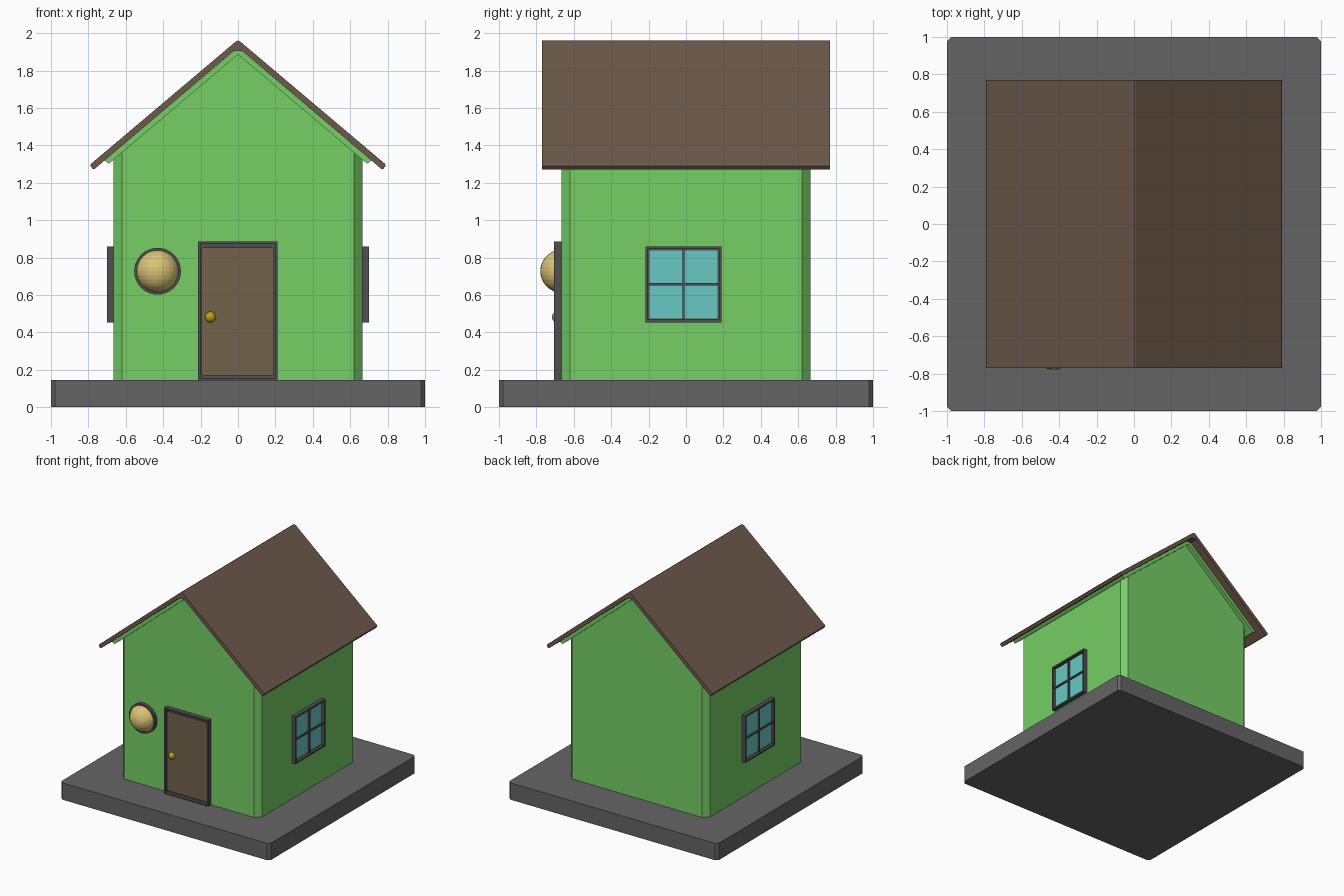
import bpy, bmesh
from math import radians
from mathutils import Matrix, Vector

if "Cube" in bpy.data.objects:
    bpy.data.objects.remove(bpy.data.objects["Cube"])


def material(name, rgb):
    m = bpy.data.materials.new(name)
    m.diffuse_color = (*rgb, 1)
    m.use_nodes = True
    m.node_tree.nodes["Principled BSDF"].inputs["Base Color"].default_value = m.diffuse_color
    return m


GREEN = material("green_paint", (0.18, 0.62, 0.13))
ROOF = material("roof_brown", (0.15, 0.10, 0.07))
DOOR = material("door_brown", (0.17, 0.125, 0.07))
GLASS = material("glass", (0.14, 0.58, 0.55))
LAMP = material("lamp_yellow", (0.70, 0.55, 0.18))
BRASS = material("brass", (0.50, 0.35, 0.01))
GREY = material("dark_grey", (0.13, 0.13, 0.13))
TRIM = material("frame_grey", (0.08, 0.08, 0.08))


def finish(bm, name, mat, matrix=None):
    bmesh.ops.recalc_face_normals(bm, faces=bm.faces)
    me = bpy.data.meshes.new(name)
    bm.to_mesh(me)
    bm.free()
    ob = bpy.data.objects.new(name, me)
    bpy.context.collection.objects.link(ob)
    me.materials.append(mat)
    if matrix:
        ob.matrix_world = matrix
    return ob


def chamfer_edges(bm, axis, width, outer=None):
    """Chamfer the edges that run along one axis."""
    edges = []
    for e in bm.edges:
        d = (e.verts[1].co - e.verts[0].co).normalized()
        if abs(d[axis]) > 0.99 and (outer is None or all(v in outer for v in e.verts)):
            edges.append(e)
    bmesh.ops.bevel(bm, geom=edges, offset=width, segments=1, affect='EDGES')


def box(name, lo, hi, mat, axis=None, width=0, matrix=None, rim=0, recess=0):
    """Box with optional chamfers and a front (-y) face sunk inside a rim."""
    lo, hi = Vector(lo), Vector(hi)
    bm = bmesh.new()
    bmesh.ops.create_cube(bm, size=1)
    for v in bm.verts:
        v.co = Vector(a * b for a, b in zip(v.co, hi - lo)) + (lo + hi) / 2
    outer = set(bm.verts)
    if rim:
        front = min(bm.faces, key=lambda f: f.calc_center_median().y)
        bmesh.ops.inset_region(bm, faces=[front], thickness=rim)
        inner = bmesh.ops.extrude_discrete_faces(bm, faces=[front])["faces"][0]
        for v in inner.verts:
            v.co.y += recess
    if width:
        chamfer_edges(bm, axis, width, outer)
    return finish(bm, name, mat, matrix)


def prism(name, half, depth, mat, corner=0):
    """Mirror a half profile (first and maybe last point on x=0), extrude in y."""
    pts = half + [(-x, z) for x, z in reversed(half) if x > 0]
    bm = bmesh.new()
    face = bm.faces.new([bm.verts.new((x, -depth, z)) for x, z in pts])
    new = bmesh.ops.extrude_face_region(bm, geom=[face])["geom"]
    for v in new:
        if isinstance(v, bmesh.types.BMVert):
            v.co.y = depth
    if corner:
        chamfer_edges(bm, 2, corner)
    return finish(bm, name, mat)


def ball(name, centre, radius, mat, u=32, v=16):
    bm = bmesh.new()
    bmesh.ops.create_uvsphere(bm, u_segments=u, v_segments=v, radius=radius)
    return finish(bm, name, mat, Matrix.Translation(centre))


# Base slab
box("base", (-1, -1, 0), (1, 1, 0.145), GREY, 2, 0.022)

# Walls with chamfered corners, gable trim and roof
prism("walls", [(0, 1.90), (0.665, 1.338), (0.665, 0.14)], 0.665, GREEN, 0.045)
prism("gable_trim", [(0, 1.922), (0.715, 1.320), (0.69, 1.302), (0, 1.886)], 0.70, GREEN)
prism("roof", [(0, 1.96), (0.012, 1.955), (0.785, 1.302), (0.79, 1.290), (0.775, 1.272),
               (0.765, 1.275), (0.025, 1.903), (0, 1.906)], 0.77, ROOF)

# Side windows, mirrored left and right
for side, s in (("right", 1), ("left", -1)):
    rot = Matrix.Rotation(radians(90 * s), 4, 'Z')
    c, zc = -0.013 * s, 0.657
    box(side + "_window_frame", (c - 0.203, -0.70, zc - 0.203), (c + 0.203, -0.64, zc + 0.203),
        TRIM, 1, 0.024, rot, 0.02, 0.026)
    for i in (-1, 1):
        for j in (-1, 1):
            x, z = c + i * 0.0935, zc + j * 0.0935
            box(side + "_window_pane", (x - 0.088, -0.681, z - 0.088),
                (x + 0.088, -0.67, z + 0.088), GLASS, matrix=rot)
    box(side + "_window_upright", (c - 0.006, -0.695, zc - 0.185),
        (c + 0.006, -0.665, zc + 0.185), TRIM, matrix=rot)
    box(side + "_window_crossbar", (c - 0.185, -0.695, zc - 0.006),
        (c + 0.185, -0.665, zc + 0.006), TRIM, matrix=rot)

# Front door
box("door_frame", (-0.213, -0.705, 0.14), (0.21, -0.64, 0.885), TRIM, rim=0.018, recess=0.03)
box("door", (-0.195, -0.69, 0.17), (0.192, -0.66, 0.855), DOOR, 1, 0.01)
ball("door_knob", (-0.147, -0.688, 0.482), 0.029, BRASS, 24, 12)

# Round porch lamp with its rim
bm = bmesh.new()
bmesh.ops.create_cone(bm, cap_ends=True, segments=32, radius1=0.125, radius2=0.125, depth=0.05)
finish(bm, "lamp_rim", TRIM,
       Matrix.Translation((-0.43, -0.67, 0.727)) @ Matrix.Rotation(radians(90), 4, 'X'))
ball("lamp_dome", (-0.43, -0.663, 0.727), 0.116, LAMP)
